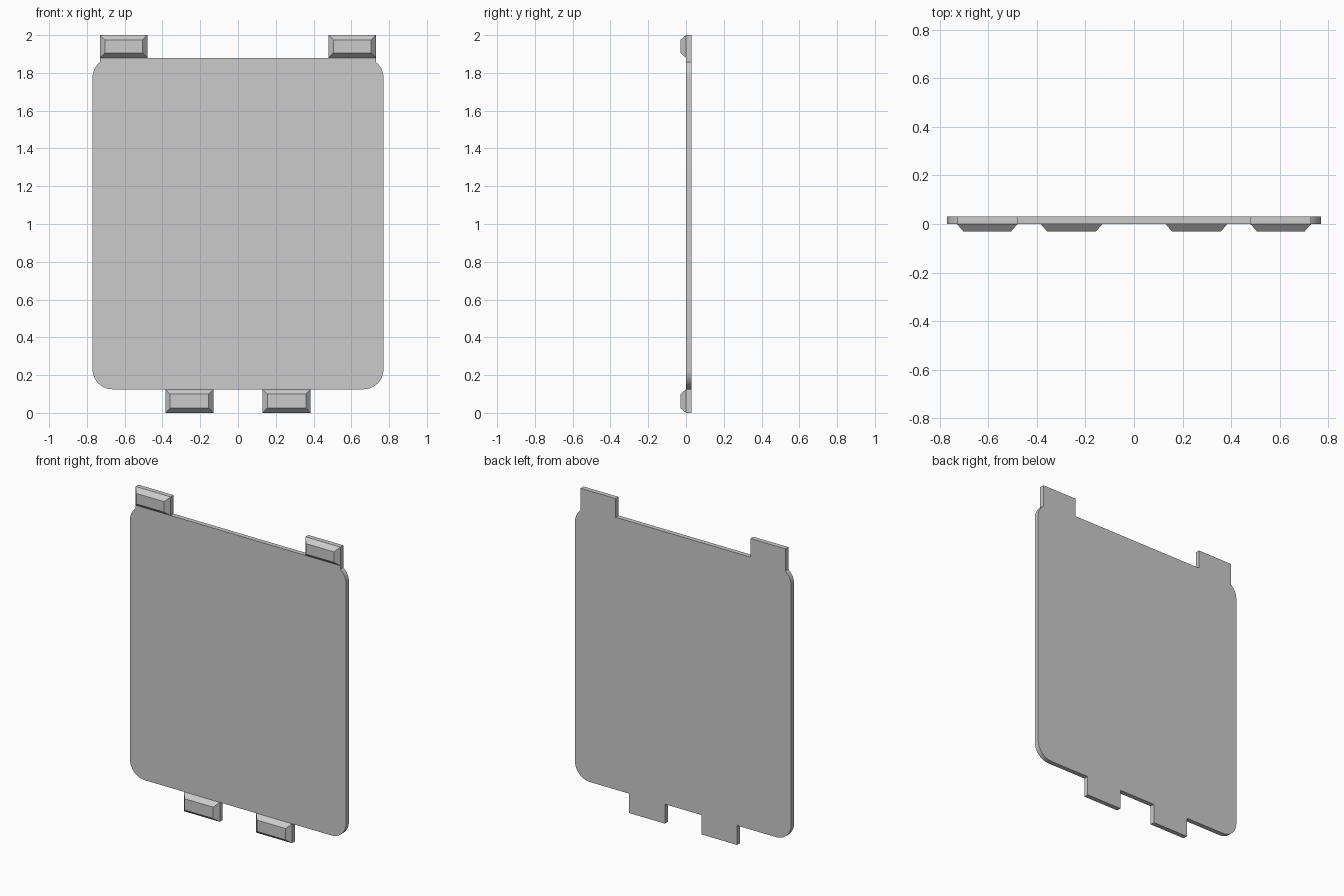
import bpy, bmesh
from math import cos, sin, acos, pi, radians

cube = bpy.data.objects.get("Cube")
if cube:
    bpy.data.objects.remove(cube, do_unlink=True)

# Single grey finish
grey = bpy.data.materials.new("plain grey")
grey.use_nodes = True
COLOUR = (0.6, 0.6, 0.6, 1)
grey.diffuse_color = COLOUR
grey.node_tree.nodes["Principled BSDF"].inputs["Base Color"].default_value = COLOUR

HALF_W, BOTTOM, TOP = 0.77, 0.125, 1.88
RADIUS, THICK, INSET = 0.105, 0.03, 0.026
UPPER = (0.48, 0.73, TOP, 2.0)      # tab extents: x0, x1, z0, z1
LOWER = (0.13, 0.385, 0.0, BOTTOM)


def finish(bm, name):
    bmesh.ops.recalc_face_normals(bm, faces=bm.faces)
    mesh = bpy.data.meshes.new(name)
    bm.to_mesh(mesh)
    bm.free()
    mesh.materials.append(grey)
    obj = bpy.data.objects.new(name, mesh)
    bpy.context.collection.objects.link(obj)
    return obj


def arc(cx, cz, start, end, steps=12):
    angles = [start + (end - start) * i / steps for i in range(steps + 1)]
    return [(cx + RADIUS * cos(a), cz + RADIUS * sin(a)) for a in angles]


# Thin panel with rounded corners and four integral tabs
cx = HALF_W - RADIUS
x0, x1, z0, z1 = LOWER
half = [(x0, z1), (x0, z0), (x1, z0), (x1, z1)]
half += arc(cx, BOTTOM + RADIUS, -pi / 2, 0)
x0, x1, z0, z1 = UPPER
half += arc(cx, TOP - RADIUS, 0, acos((x1 - cx) / RADIUS))
half += [(x1, z1), (x0, z1), (x0, z0)]
outline = half + [(-x, z) for x, z in reversed(half)]

bm = bmesh.new()
face = bm.faces.new([bm.verts.new((x, 0, z)) for x, z in outline])
back = bmesh.ops.extrude_face_region(bm, geom=[face])["geom"]
bmesh.ops.translate(bm, vec=(0, THICK, 0),
                    verts=[v for v in back if isinstance(v, bmesh.types.BMVert)])
panel = finish(bm, "panel")
bpy.context.view_layer.objects.active = panel
panel.select_set(True)
bpy.ops.object.shade_smooth_by_angle(angle=radians(30))


# Chamfered raised pads on the front of the tabs
def pad(name, x0, x1, z0, z1):
    bm = bmesh.new()
    rings = []
    for y, d in ((0, 0), (-THICK, INSET)):
        corners = ((x0 + d, z0 + d), (x1 - d, z0 + d), (x1 - d, z1 - d), (x0 + d, z1 - d))
        rings.append([bm.verts.new((x, y, z)) for x, z in corners])
    base, front = rings
    bm.faces.new(front)
    for i in range(4):
        j = (i + 1) % 4
        bm.faces.new((base[i], base[j], front[j], front[i]))
    bm.faces.new(base[::-1])
    finish(bm, name)


for level, (x0, x1, z0, z1) in (("upper", UPPER), ("lower", LOWER)):
    pad(level + "_left_pad", x0, x1, z0, z1)
    pad(level + "_right_pad", -x1, -x0, z0, z1)
